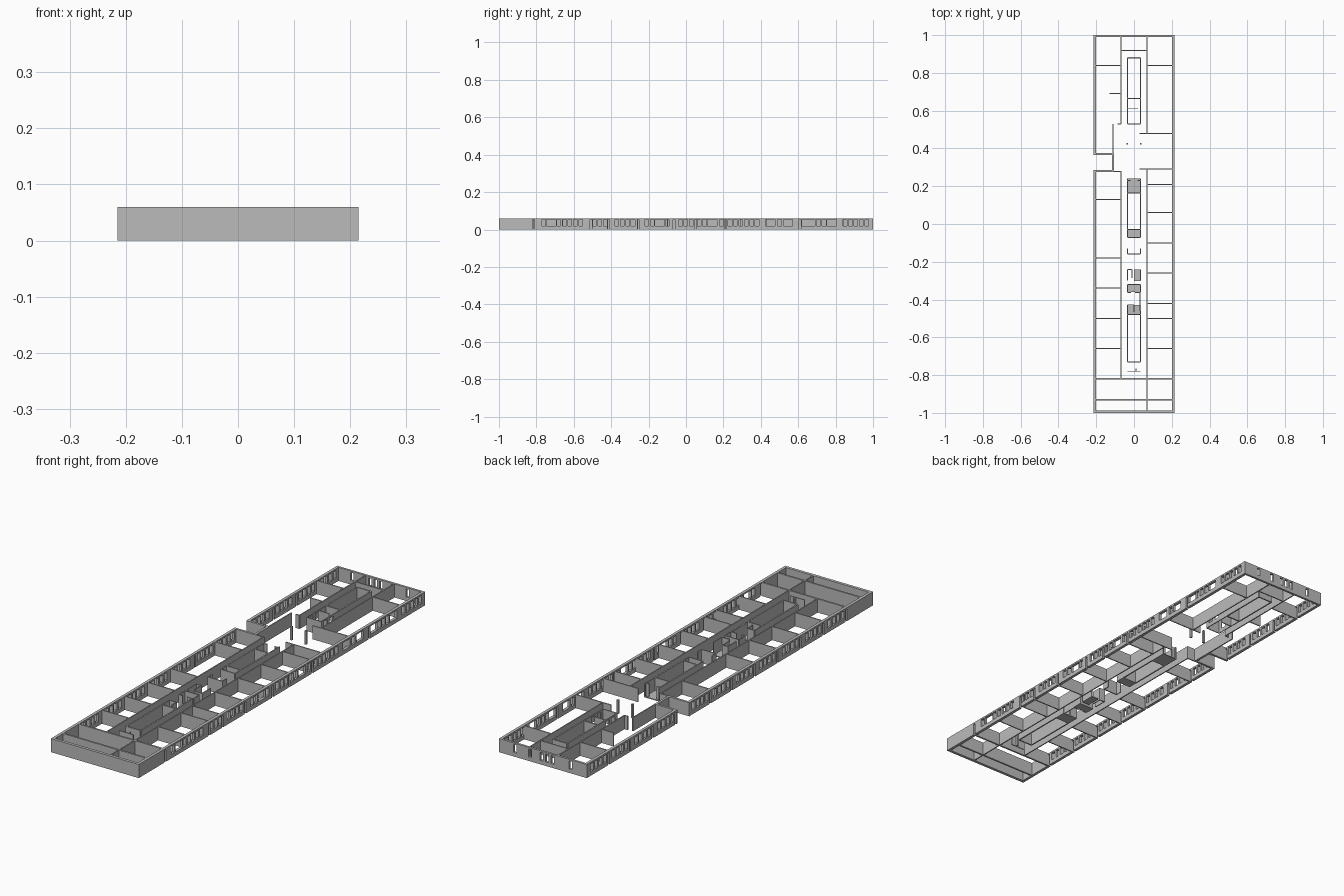
import bpy
import bmesh
from mathutils import Matrix, Vector

if "Cube" in bpy.data.objects:
    bpy.data.objects.remove(bpy.data.objects["Cube"], do_unlink=True)

HEIGHT = 0.06
HALF_X = 0.215
OUTER = 0.013
THIN = 0.005
SILL, HEAD = 0.018, 0.053

plaster = bpy.data.materials.new("grey_plaster")
plaster.use_nodes = True
grey = (0.5, 0.5, 0.5, 1)
plaster.diffuse_color = grey
plaster.node_tree.nodes["Principled BSDF"].inputs["Base Color"].default_value = grey


def box(bm, x0, x1, y0, y1, z0=0.0, z1=HEIGHT):
    scale = Matrix.Diagonal((x1 - x0, y1 - y0, z1 - z0, 1))
    centre = Vector((x0 + x1, y0 + y1, z0 + z1)) / 2
    bmesh.ops.create_cube(bm, size=1, matrix=Matrix.Translation(centre) @ scale)


def make(name, bm):
    mesh = bpy.data.meshes.new(name)
    bm.to_mesh(mesh)
    bm.free()
    mesh.materials.append(plaster)
    obj = bpy.data.objects.new(name, mesh)
    bpy.context.collection.objects.link(obj)


def pierced(place, start, end, openings):
    """Wall from start to end; openings are (centre, width, sill, head)."""
    cursor = start
    for centre, width, sill, head in sorted(openings):
        a, b = centre - width / 2, centre + width / 2
        if a < cursor or b > end:
            continue
        place(cursor, a, 0, HEIGHT)
        place(a, b, head, HEIGHT)
        if sill > 0:
            place(a, b, 0, sill)
        cursor = b
    place(cursor, end, 0, HEIGHT)


def along_y(bm, x0, x1):
    return lambda a, b, z0, z1: box(bm, x0, x1, a, b, z0, z1)


def along_x(bm, y0, y1):
    return lambda a, b, z0, z1: box(bm, a, b, y0, y1, z0, z1)


def window(centre, width=0.02):
    return (centre, width, SILL, HEAD)


def slot(centre):
    return (centre, 0.01, 0, HEAD)


# Left facade: rows of narrow windows, wide windows and slots
rows = [(-0.76, 1), (-0.68, 1), (-0.65, 4), (-0.49, 3), (-0.37, 4), (-0.21, 2), (-0.1, 1),
        (-0.03, 3), (0.07, 2), (0.19, 1), (0.235, 6), (0.5, 1), (0.68, 3), (0.85, 5)]
openings = [window(first + 0.029 * i) for first, count in rows for i in range(count)]
openings += [window(c, 0.05) for c in (-0.72, -0.14, 0.14, 0.45, 0.545, 0.645, 0.78)]
openings += [slot(c) for c in (-0.815, -0.508, -0.415, -0.255, -0.065, 0.05, 0.212, 0.61)]
bm = bmesh.new()
pierced(along_y(bm, HALF_X - OUTER, HALF_X), -1, 1, openings)
make("left_facade", bm)

# Right facade: regular bays, interrupted by the entrance recess
bay_lines = (-0.82, -0.66, -0.5, -0.34, -0.18, -0.02, 0.13, 0.37, 0.53, 0.69, 0.84)
openings = [slot(y + 0.008) for y in bay_lines]
openings += [window(y + 0.034 + 0.03 * i) for y in bay_lines for i in range(4)]
bm = bmesh.new()
wall = along_y(bm, -HALF_X, -HALF_X + OUTER)
pierced(wall, -1, 0.28, [o for o in openings if o[0] < 0.28])
pierced(wall, 0.37, 1, [o for o in openings if o[0] > 0.37])
make("right_facade", bm)

# End walls
bm = bmesh.new()
inner = HALF_X - OUTER
box(bm, -inner, inner, -1, -1 + OUTER)
make("front_wall", bm)
bm = bmesh.new()
pierced(along_x(bm, 1 - 0.01, 1), -inner, inner,
        [window(x, 0.015) for x in (-0.136, -0.047, -0.02, 0.007, 0.062, 0.136)])
make("back_wall", bm)

# Entrance recess on the right side
bm = bmesh.new()
for y in (0.28, 0.37):
    box(bm, -HALF_X, -0.11, y - 0.005, y + 0.005)
box(bm, -0.117, -0.107, 0.275, 0.375)
make("entrance_recess", bm)

# Corridor walls
bm = bmesh.new()
for x, y0, y1 in ((-0.07, 0.53, 0.99), (-0.11, 0.37, 0.53), (-0.07, -0.82, 0.28),
                  (0.07, 0.48, 0.99), (0.07, -0.99, 0.29)):
    box(bm, x - THIN / 2, x + THIN / 2, y0, y1)
box(bm, -0.088, -0.07, 0.527, 0.533)
box(bm, -0.07, 0.07, 0.916, 0.921)
make("corridor_walls", bm)

# Room partitions
bm = bmesh.new()
for y in (0.84, 0.13, -0.18, -0.34, -0.5, -0.66):
    box(bm, -inner, -0.07, y - THIN / 2, y + THIN / 2)
box(bm, -0.13, -0.07, 0.688, 0.693)
box(bm, -0.11, -0.07, 0.275, 0.28)
for y in (0.84, 0.21, 0.06, -0.1, -0.26, -0.42, -0.5, -0.66):
    box(bm, 0.07, inner, y - THIN / 2, y + THIN / 2)
for y in (0.48, 0.29):
    box(bm, 0.03, inner, y - THIN / 2, y + THIN / 2)
for y in (-0.82, -0.93):
    box(bm, -inner, inner, y - 0.004, y + 0.004)
make("room_partitions", bm)

# Service core: long closed rooms
bm = bmesh.new()
CORE = 0.035
for y0, y1 in ((0.665, 0.88), (-0.03, 0.165), (-0.73, -0.48)):
    for side in (-1, 1):
        box(bm, side * CORE - 0.003, side * CORE + 0.003, y0, y1)
    for y in (y0, y1):
        box(bm, -CORE, CORE, y - 0.003, y + 0.003)
make("core_rooms", bm)

# Core bays with floors at the ends of the rooms
bm = bmesh.new()
for y0, y1 in ((0.165, 0.24), (-0.07, -0.03), (-0.3, -0.24), (-0.36, -0.32), (-0.48, -0.43)):
    x0 = 0 if y0 == -0.3 else -CORE
    box(bm, x0, CORE, y0, y1, 0, 0.004)
    for side in (-1, 1):
        box(bm, side * CORE - 0.002, side * CORE + 0.002, y0, y1)
box(bm, -CORE, CORE, -0.073, -0.068)
for side in (-1, 1):
    box(bm, min(side * 0.018, side * CORE), max(side * 0.018, side * CORE), 0.228, 0.233)
make("core_bays", bm)

# Windowed core section and free columns near the entrance
bm = bmesh.new()
for side in (-1, 1):
    pierced(along_y(bm, side * CORE - 0.002, side * CORE + 0.002), 0.53, 0.665,
            [window(y, 0.025) for y in (0.56, 0.6)])
    box(bm, side * CORE - 0.004, side * CORE + 0.004, 0.42, 0.43)
box(bm, -CORE, CORE, 0.528, 0.532)
box(bm, -CORE, 0.02, 0.608, 0.612)
make("core_lobby", bm)

# Small washroom screens
bm = bmesh.new()
box(bm, -CORE, CORE, -0.162, -0.157)
box(bm, -CORE, CORE, -0.782, -0.778)
box(bm, 0.008, 0.013, -0.78, -0.765)
for side in (-1, 1):
    box(bm, side * CORE - 0.002, side * CORE + 0.002, -0.16, -0.13)
box(bm, -CORE, -0.01, -0.243, -0.239)
box(bm, -0.012, -0.008, -0.285, -0.24)
box(bm, 0, CORE, -0.303, -0.299)
box(bm, -CORE, CORE, -0.322, -0.318)
box(bm, -CORE, -0.015, -0.365, -0.361)
box(bm, 0.005, CORE, -0.365, -0.361)
box(bm, 0.03, 0.034, -0.46, -0.36)
box(bm, -CORE, 0, -0.43, -0.426)
box(bm, -0.002, 0.002, -0.465, -0.43)
make("washroom_screens", bm)
